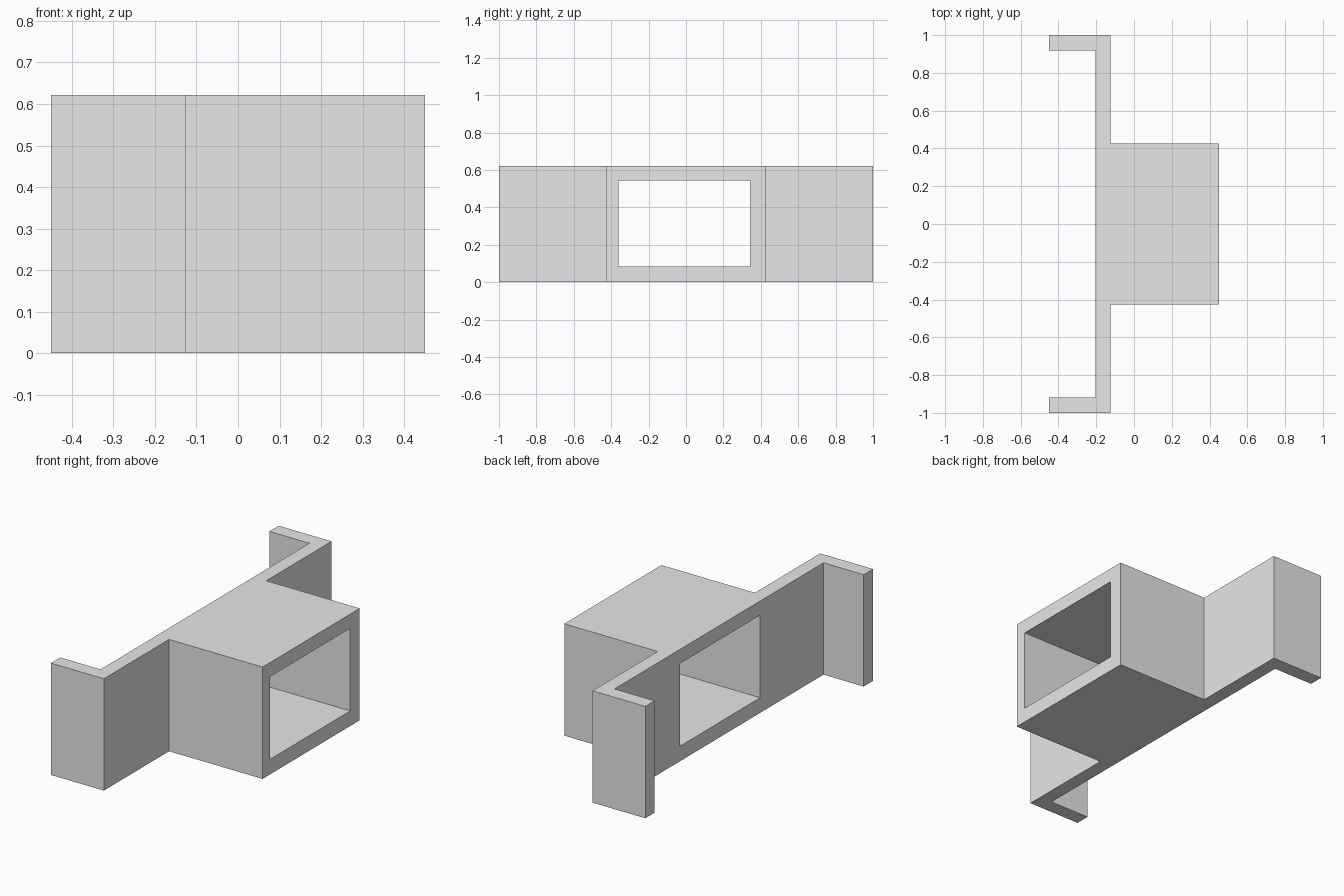
import bpy
import bmesh

cube = bpy.data.objects.get("Cube")
if cube:
    bpy.data.objects.remove(cube, do_unlink=True)

HEIGHT = 0.622
grey = bpy.data.materials.new("plain grey")
grey.use_nodes = True
grey.diffuse_color = (0.8, 0.8, 0.8, 1)
grey.node_tree.nodes["Principled BSDF"].inputs["Base Color"].default_value = (0.8, 0.8, 0.8, 1)


def prism(name, outline, z0, z1):
    """Extrude a plan outline upwards into a solid object."""
    bm = bmesh.new()
    base = bm.faces.new([bm.verts.new((x, y, z0)) for x, y in outline])
    top = bmesh.ops.extrude_face_region(bm, geom=[base], use_keep_orig=True)["geom"]
    for v in top:
        if isinstance(v, bmesh.types.BMVert):
            v.co.z = z1
    bmesh.ops.recalc_face_normals(bm, faces=bm.faces)
    mesh = bpy.data.meshes.new(name)
    bm.to_mesh(mesh)
    bm.free()
    obj = bpy.data.objects.new(name, mesh)
    bpy.context.collection.objects.link(obj)
    mesh.materials.append(grey)
    return obj


# Bracket plan: box in the middle, flat wings, and lips turned back at the ends
half = [(0.45, 0.427), (-0.125, 0.427), (-0.125, 1), (-0.45, 1),
        (-0.45, 0.918), (-0.203, 0.918)]
outline = half + [(x, -y) for x, y in reversed(half)]
bracket = prism("bracket", outline, 0, HEIGHT)

# Rectangular opening straight through the box
opening = [(-0.6, -0.362), (0.6, -0.362), (0.6, 0.343), (-0.6, 0.343)]
cutter = prism("opening_cutter", opening, 0.084, 0.543)
cutter.hide_render = True
cutter.hide_viewport = True
cutter.display_type = 'WIRE'

cut = bracket.modifiers.new("opening", 'BOOLEAN')
cut.operation = 'DIFFERENCE'
cut.solver = 'EXACT'
cut.object = cutter
